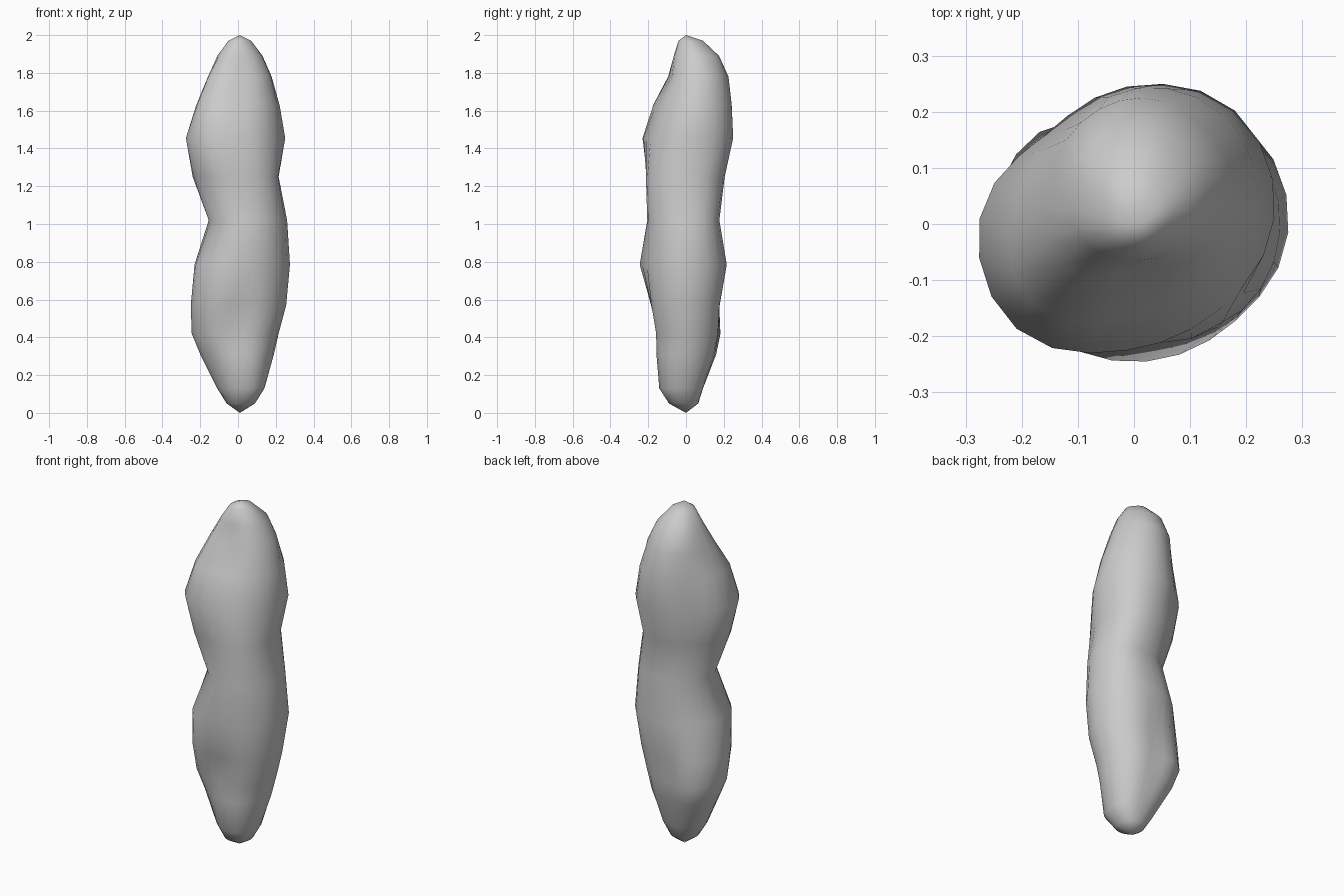
import bpy, bmesh, math

if "Cube" in bpy.data.objects:
    bpy.data.objects.remove(bpy.data.objects["Cube"])

SEG = 24
# Ring height, then reach in 8 directions: +x, +x+y, +y, -x+y, -x, -x-y, -y, +x-y
RINGS = [
    (0.05, .09, .08, .065, .055, .06, .075, .09, .10),
    (0.13, .14, .12, .09, .10, .11, .115, .14, .16),
    (0.31, .19, .175, .155, .20, .20, .165, .155, .178),
    (0.42, .215, .195, .172, .235, .245, .205, .15, .195),
    (0.57, .255, .225, .175, .22, .25, .23, .18, .23),
    (0.785, .275, .265, .215, .205, .23, .245, .245, .25),
    (1.02, .26, .245, .175, .15, .155, .165, .205, .245),
    (1.25, .215, .23, .20, .20, .24, .235, .21, .235),
    (1.455, .25, .27, .245, .225, .275, .28, .225, .215),
    (1.63, .22, .25, .242, .205, .21, .23, .16, .175),
    (1.78, .178, .21, .225, .195, .15, .145, .08, .125),
    (1.89, .13, .165, .175, .155, .11, .085, .065, .09),
    (1.97, .07, .08, .09, .075, .05, .045, .04, .045),
]


def smooth_cycle(vals, t):
    """Closed Catmull-Rom through the values."""
    n, i = len(vals), int(t)
    f = t - i
    a, b, c, d = (vals[(i + k) % n] for k in (-1, 0, 1, 2))
    return b + 0.5 * f * (c - a + f * (2*a - 5*b + 4*c - d + f * (3*(b - c) + d - a)))


def ring_points(z, *reach):
    # measure each reach from the middle of its own section
    cx, cy = (reach[0] - reach[4]) / 2, (reach[2] - reach[6]) / 2
    radii = [r - cx * math.cos(k * math.pi / 4) - cy * math.sin(k * math.pi / 4)
             for k, r in enumerate(reach)]
    for s in range(SEG):
        a = math.tau * s / SEG
        r = smooth_cycle(radii, 8 * s / SEG)
        yield (cx + r * math.cos(a), cy + r * math.sin(a), z)


# Lumpy stone body: lofted rings closed by a point at each end
bm = bmesh.new()
loops = [[bm.verts.new(p) for p in ring_points(*row)] for row in RINGS]
bottom = bm.verts.new((0.01, 0, 0))
top = bm.verts.new((0.01, 0, 2))
for s in range(SEG):
    t = (s + 1) % SEG
    for lo, hi in zip(loops, loops[1:]):
        bm.faces.new((lo[s], lo[t], hi[t], hi[s]))
    bm.faces.new((bottom, loops[0][t], loops[0][s]))
    bm.faces.new((top, loops[-1][s], loops[-1][t]))
for f in bm.faces:
    f.smooth = True
bmesh.ops.recalc_face_normals(bm, faces=bm.faces)
mesh = bpy.data.meshes.new("stone_body")
bm.to_mesh(mesh)
bm.free()
bpy.context.collection.objects.link(bpy.data.objects.new("stone_body", mesh))
